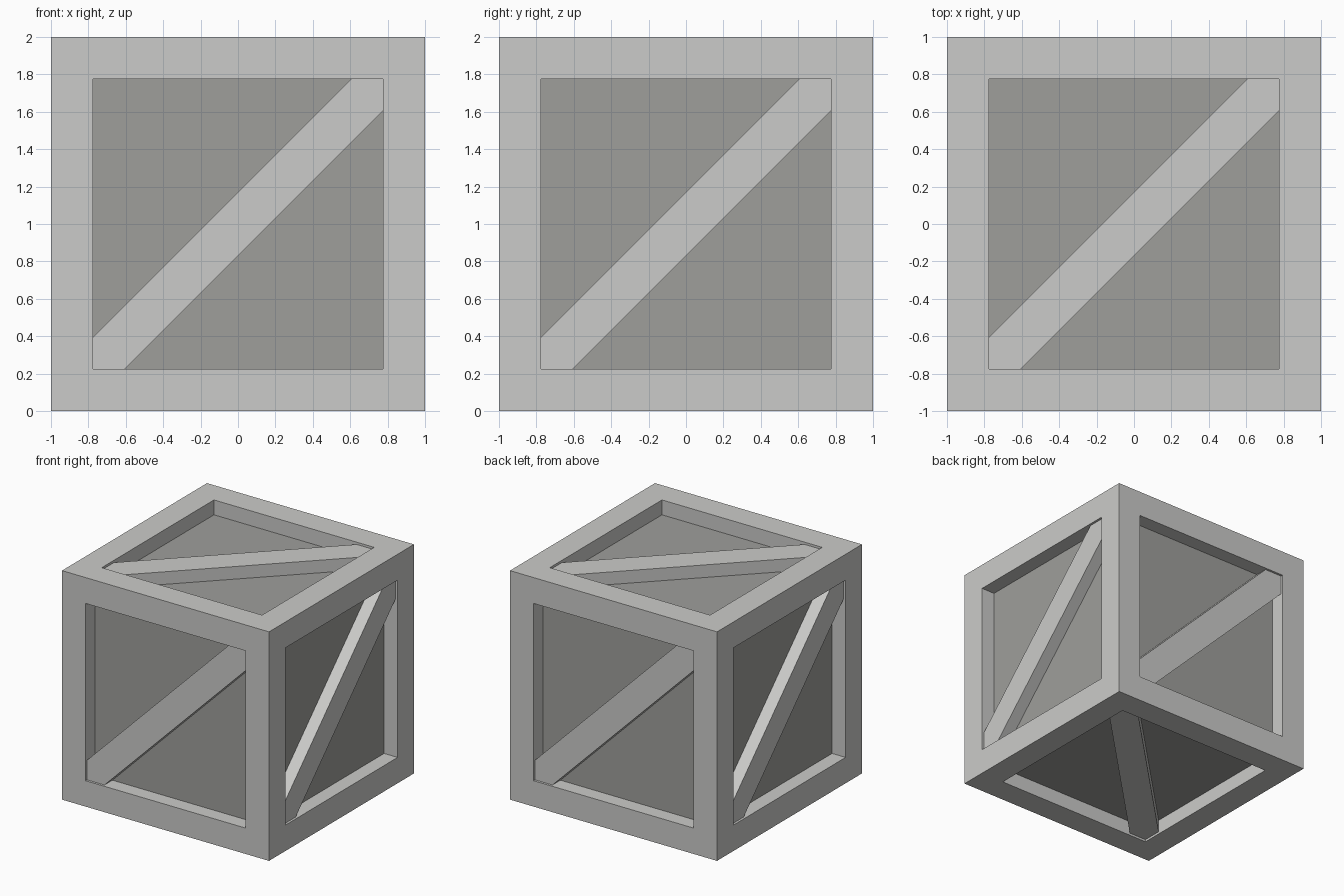
import bpy
import bmesh
from math import radians
from mathutils import Matrix

SIZE = 2.0
BORDER = 0.226    # width of the frame boards
RECESS = 0.13     # depth of the panels below the frame
BRACE_GAP = 0.02  # braces sit just below the frame
BRACE_CUT = 0.17  # half width of a brace, measured along the frame
OVERLAP = 0.02    # hidden tuck of the braces into frame and panel

default = bpy.data.objects.get("Cube")
if default:
    bpy.data.objects.remove(default, do_unlink=True)


def make_material(name, colour):
    mat = bpy.data.materials.new(name)
    mat.use_nodes = True
    mat.diffuse_color = colour
    mat.node_tree.nodes["Principled BSDF"].inputs["Base Color"].default_value = colour
    return mat


light_grey = make_material("light grey", (0.6, 0.6, 0.585, 1))
dark_grey = make_material("dark grey", (0.345, 0.345, 0.33, 1))


def make_object(name, bm, materials):
    bmesh.ops.recalc_face_normals(bm, faces=bm.faces)
    mesh = bpy.data.meshes.new(name)
    bm.to_mesh(mesh)
    bm.free()
    for mat in materials:
        mesh.materials.append(mat)
    obj = bpy.data.objects.new(name, mesh)
    bpy.context.collection.objects.link(obj)
    return obj


# Crate body: every side inset to a frame, with its panel pushed in
bm = bmesh.new()
bmesh.ops.create_cube(bm, size=SIZE, matrix=Matrix.Translation((0, 0, SIZE / 2)))
sides = list(bm.faces)
bmesh.ops.inset_individual(bm, faces=sides, thickness=BORDER, use_even_offset=True)
panels = bmesh.ops.extrude_discrete_faces(bm, faces=sides)["faces"]
for panel in panels:
    panel.normal_update()
    bmesh.ops.translate(bm, verts=panel.verts, vec=-RECESS * panel.normal)
    panel.material_index = 1
make_object("crate_body", bm, [light_grey, dark_grey])


# Diagonal braces: one hexagonal board, turned to each side
def make_brace(name, turn):
    e = SIZE / 2 - BORDER + OVERLAP
    w = BRACE_CUT
    outer = -SIZE / 2 + BRACE_GAP
    inner = -SIZE / 2 + RECESS + OVERLAP
    outline = [(-e, -e), (w - e, -e), (e, e - w), (e, e), (e - w, e), (-e, w - e)]
    bm = bmesh.new()
    face = bm.faces.new([bm.verts.new((u, outer, v)) for u, v in outline])
    back = bmesh.ops.extrude_face_region(bm, geom=[face], use_keep_orig=True)["geom"]
    moved = [g for g in back if isinstance(g, bmesh.types.BMVert)]
    bmesh.ops.translate(bm, verts=moved, vec=(0, inner - outer, 0))
    bm.transform(Matrix.Translation((0, 0, SIZE / 2)) @ turn)
    make_object(name, bm, [light_grey])


for i, side in enumerate(("front", "left", "back", "right")):
    make_brace(side + "_brace", Matrix.Rotation(radians(90 * i), 4, "Z"))
make_brace("top_brace", Matrix.Rotation(radians(-90), 4, "X"))
make_brace("bottom_brace",
           Matrix.Rotation(radians(90), 4, "Z") @ Matrix.Rotation(radians(90), 4, "X"))
